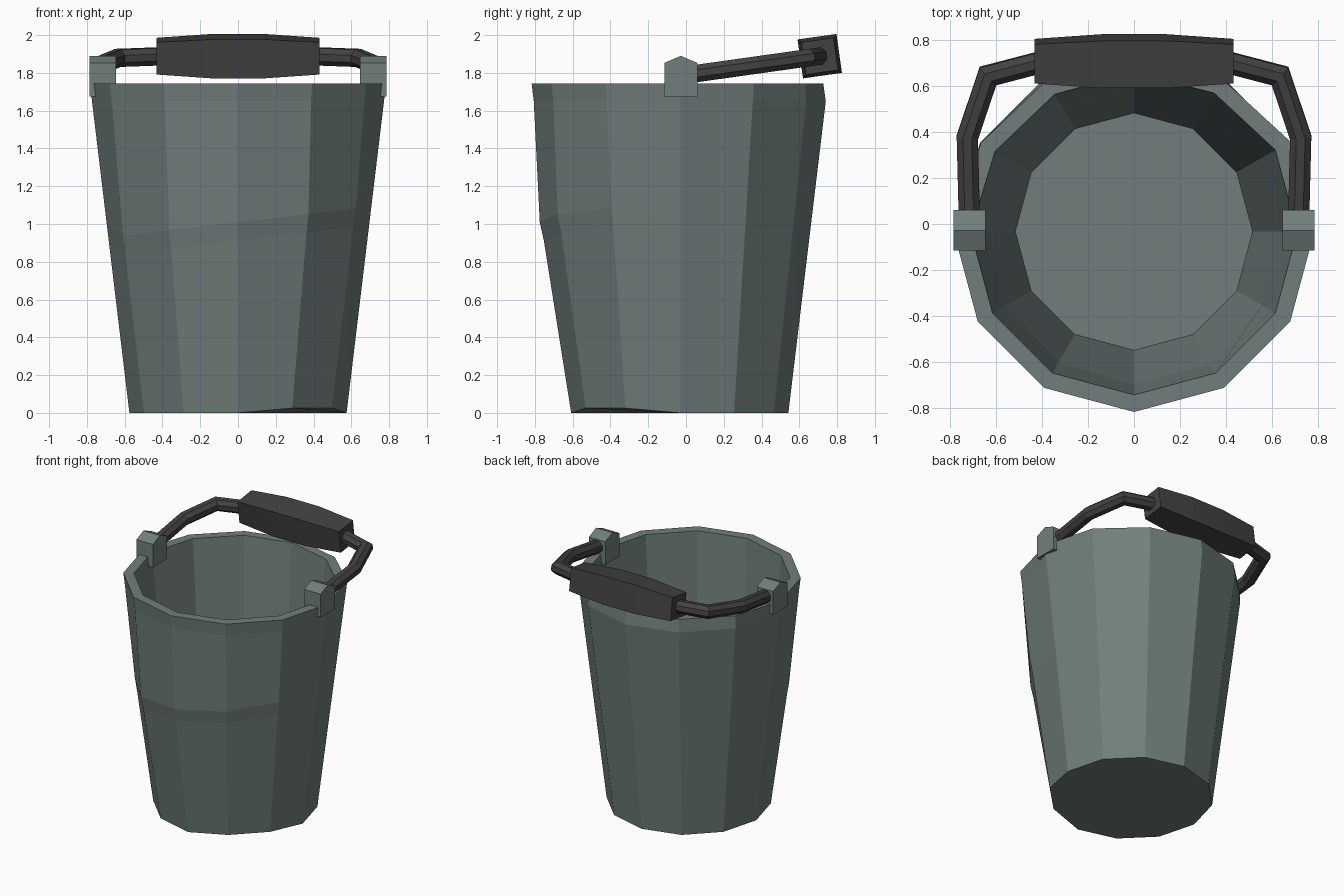
import bpy, bmesh, math
from mathutils import Vector, Matrix

if "Cube" in bpy.data.objects:
    bpy.data.objects.remove(bpy.data.objects["Cube"])

CY = -0.033   # centre line of the pail in y


def material(name, rgb):
    m = bpy.data.materials.new(name)
    m.diffuse_color = (*rgb, 1)
    m.use_nodes = True
    m.node_tree.nodes["Principled BSDF"].inputs["Base Color"].default_value = m.diffuse_color
    return m


grey = material("grey_green_metal", (0.165, 0.213, 0.203))
dark = material("dark_charcoal", (0.056, 0.054, 0.054))


def loft(name, rings, mat):
    """Skin a list of equal-length rings and cap both ends."""
    bm = bmesh.new()
    rows = [[bm.verts.new(p) for p in r] for r in rings]
    n = len(rows[0])
    for a, b in zip(rows, rows[1:]):
        for i in range(n):
            j = (i + 1) % n
            bm.faces.new((a[i], a[j], b[j], b[i]))
    bm.faces.new(rows[0])
    bm.faces.new(rows[-1])
    bmesh.ops.recalc_face_normals(bm, faces=bm.faces)
    me = bpy.data.meshes.new(name)
    bm.to_mesh(me)
    bm.free()
    me.materials.append(mat)
    ob = bpy.data.objects.new(name, me)
    bpy.context.collection.objects.link(ob)
    return ob


# Pail: 12-sided tapered shell, k = 0 is the front corner
def pail_ring(fr, fz):
    pts = []
    for k in range(12):
        a = k * math.pi / 6
        r = fr(k)
        pts.append((r * math.sin(a), CY - r * math.cos(a), fz(k)))
    return pts


def wall(z):
    return 0.575 + 0.12 * z


def front(k):      # 1 on the three front corners, fading to the sides
    return {0: 1, 1: 1, 11: 0.8, 2: 0.35, 10: 0.35}.get(k, 0)


def back(k):       # 1 on the back corners
    return {5: 0.7, 6: 1, 7: 1, 8: 0.6}.get(k, 0)


def crease(k):     # height of the dent line, rising to the right
    return 0.98 + 0.085 * math.sin(k * math.pi / 6) * (front(k) > 0)


outer = [
    pail_ring(lambda k: 0.575, lambda k: 0.025 if k in (1, 2) else 0),
    pail_ring(lambda k: wall(crease(k) - 0.07) + 0.035 * front(k), lambda k: crease(k) - 0.07),
    pail_ring(lambda k: wall(crease(k) + 0.03) + 0.045 * front(k), lambda k: crease(k) + 0.03),
    pail_ring(lambda k: wall(1.65), lambda k: 1.65),
    pail_ring(lambda k: wall(1.745) - 0.025 * back(k), lambda k: 1.745),
]
inner = [
    pail_ring(lambda k: 0.71 - 0.02 * back(k), lambda k: 1.745),
    pail_ring(lambda k: wall(1) - 0.065 + 0.035 * front(k), lambda k: 1.0),
    pail_ring(lambda k: 0.516, lambda k: 0.06),
]
loft("pail", outer + inner, grey)

# Handle mounts: peaked blocks straddling the rim
profile = [(-0.115, 1.675), (0.06, 1.675), (0.06, 1.853), (-0.028, 1.89), (-0.115, 1.853)]
for side, label in ((1, "right"), (-1, "left")):
    loft("handle_mount_" + label,
         [[(side * x, y, z) for y, z in profile] for x in (0.645, 0.785)], grey)

# Bail: octagonal rod swept in a plane tilted about the mounts
TILT = Matrix.Rotation(math.radians(8), 3, 'X')
PIVOT = Vector((0, 0, 1.789))


def tilted(x, v, w):
    return PIVOT + TILT @ Vector((x, v, w))


half = [(0.715, -0.02), (0.725, 0.38), (0.635, 0.65), (0.40, 0.712)]
path = [Vector(p) for p in half] + [Vector((-x, y)) for x, y in reversed(half)]
rings = []
for i, p in enumerate(path):
    d0 = (p - path[max(i - 1, 0)])
    d1 = (path[min(i + 1, len(path) - 1)] - p)
    d0 = d0.normalized() if d0.length else d1.normalized()
    d1 = d1.normalized() if d1.length else d0
    t = (d0 + d1).normalized()
    side = Vector((t.y, -t.x)) / max(t.dot(d1), 0.5)
    ring = []
    for s in range(8):
        a = (s + 0.5) * math.pi / 4
        q = p + side * (0.05 * math.cos(a))
        ring.append(tilted(q.x, q.y, 0.05 * math.sin(a)))
    rings.append(ring)
loft("bail_rod", rings, dark)

# Grip: square bar, thicker in the middle
square = ((-1, -1), (1, -1), (1, 1), (-1, 1))
loft("grip", [[tilted(x, 0.715 + h * u, h * w) for u, w in square]
              for x, h in ((-0.432, 0.086), (-0.14, 0.104), (0.14, 0.104), (0.432, 0.086))], dark)
